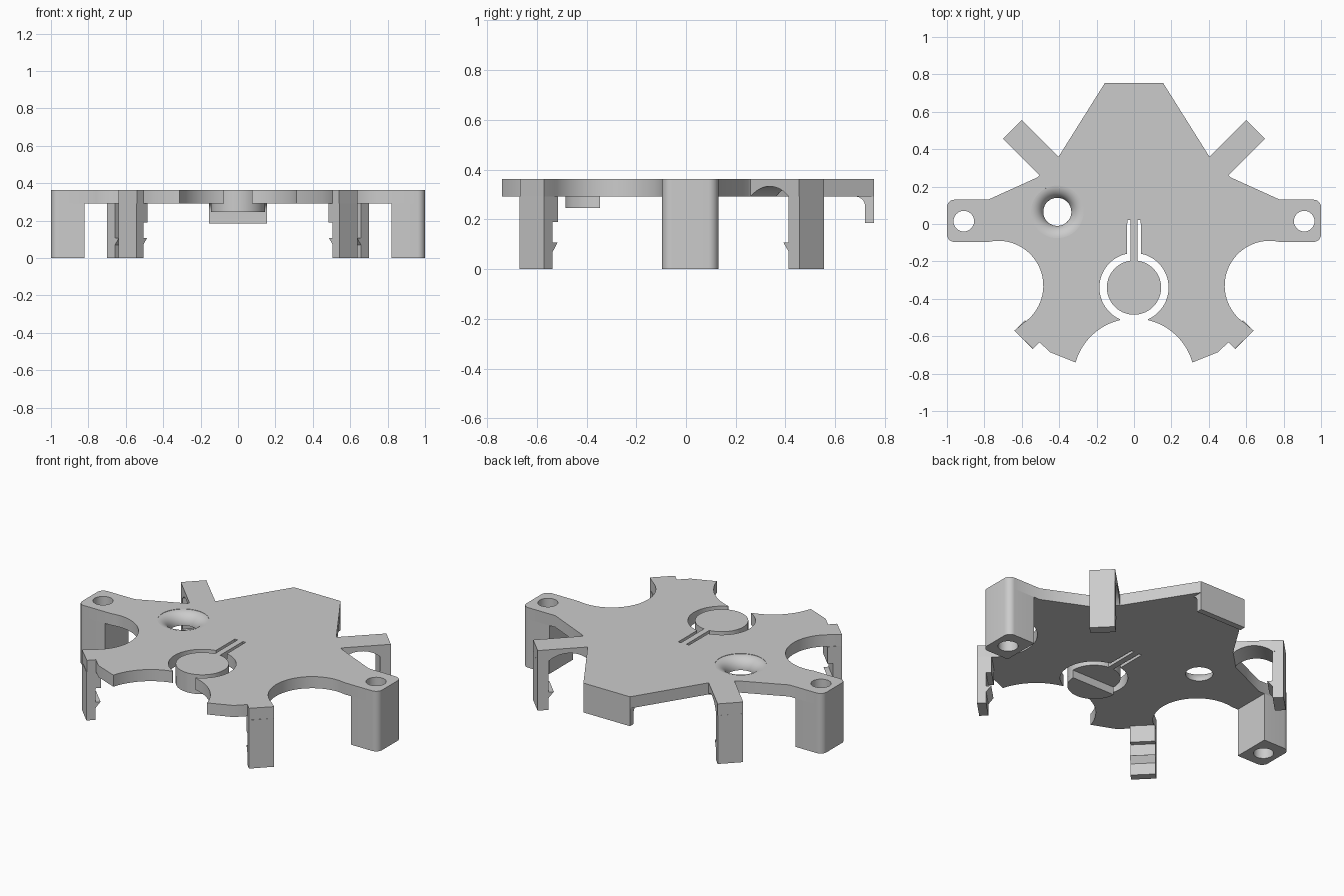
import bpy, bmesh
from math import sin, cos, pi, radians, sqrt
from mathutils import Matrix, Vector

cube = bpy.data.objects.get("Cube")
if cube:
    bpy.data.objects.remove(cube, do_unlink=True)

LOW, TOP = 0.292, 0.362      # underside and top of the plate

grey = bpy.data.materials.new("light_grey")
grey.use_nodes = True
grey.diffuse_color = (0.6, 0.6, 0.6, 1)
grey.node_tree.nodes["Principled BSDF"].inputs["Base Color"].default_value = (0.6, 0.6, 0.6, 1)


def arc(cx, cy, r, start, end, n=24):
    return [(cx + r * cos(a), cy + r * sin(a))
            for a in (radians(start + (end - start) * i / n) for i in range(n + 1))]


def prism(name, points, lo, hi, matrix=Matrix()):
    """Extrude a closed outline along local z, then place it."""
    bm = bmesh.new()
    face = bm.faces.new([bm.verts.new((x, y, lo)) for x, y in points])
    new = bmesh.ops.extrude_face_region(bm, geom=[face])["geom"]
    bmesh.ops.translate(bm, vec=(0, 0, hi - lo),
                        verts=[v for v in new if isinstance(v, bmesh.types.BMVert)])
    bm.transform(matrix)
    bmesh.ops.recalc_face_normals(bm, faces=bm.faces)
    mesh = bpy.data.meshes.new(name)
    bm.to_mesh(mesh)
    bm.free()
    mesh.materials.append(grey)
    obj = bpy.data.objects.new(name, mesh)
    bpy.context.collection.objects.link(obj)
    return obj


def lathe_cutter(name, profile, x, y, n=48):
    """Solid of revolution from (radius, height) points, lowest first."""
    bm = bmesh.new()
    rings = [[bm.verts.new((x + r * cos(2 * pi * i / n), y + r * sin(2 * pi * i / n), z))
              for i in range(n)] for r, z in profile]
    for a, b in zip(rings, rings[1:]):
        for i in range(n):
            j = (i + 1) % n
            bm.faces.new((a[i], a[j], b[j], b[i]))
    bm.faces.new(rings[0])
    bm.faces.new(rings[-1])
    bmesh.ops.recalc_face_normals(bm, faces=bm.faces)
    mesh = bpy.data.meshes.new(name)
    bm.to_mesh(mesh)
    bm.free()
    mesh.materials.append(grey)
    obj = bpy.data.objects.new(name, mesh)
    bpy.context.collection.objects.link(obj)
    obj.hide_render = True
    return obj


def cut(obj, cutters):
    bpy.context.view_layer.objects.active = obj
    for cutter in cutters:
        mod = obj.modifiers.new("cut", "BOOLEAN")
        mod.operation, mod.solver, mod.object = "DIFFERENCE", "EXACT", cutter
        bpy.ops.object.modifier_apply(modifier=mod.name)


def radial(side, depth):
    """Local x runs outward on the diagonal, local y up, local z across."""
    u = Vector((side, depth, 0)) / sqrt(2)
    v = Vector((side, -depth, 0)) / sqrt(2)
    return Matrix(((u.x, 0, v.x, 0), (u.y, 0, v.y, 0), (0, 1, 0, 0), (0, 0, 0, 1)))


# Plate: right half outline, from the back edge round to the spring disc
half = [(0.155, 0.755), (0.403, 0.36), (0.6, 0.555), (0.7, 0.455), (0.505, 0.26), (0.515, 0.25), (0.78, 0.13)]
half += arc(0.96, 0.09, 0.04, 90, 0, 8) + arc(0.96, -0.056, 0.04, 0, -90, 8)
half += arc(0.725, -0.33, 0.24, 77, 237, 32)
half += [(0.64, -0.57), (0.54, -0.667), (0.505, -0.632), (0.45, -0.685)]
half += arc(0, -0.83, 0.325, 16, 76.5, 20)
half += arc(0, -0.34, 0.185, -66, 78.5, 32)
half += [(0.036, 0.022), (0.018, 0.022)]
half += arc(0, -0.34, 0.145, 83, -90, 40)
outline = half + [(-x, y) for x, y in reversed(half[:-1])]
plate = prism("plate", outline, LOW, TOP)

# Cutters: post holes, flared hole, arches under the back arms
holes = [lathe_cutter("post_hole_cutter", [(0.055, -0.1), (0.055, 0.5)], s * 0.91, 0.015)
         for s in (1, -1)]
flare = [(0.075, 0.2)] + arc(0.143, LOW, 0.068, 180, 92, 14) + [(0.141, 0.4)]
flared = lathe_cutter("flared_hole_cutter", flare, -0.41, 0.065, 64)
arch_r = 0.163
arch = arc(0.649, 0.333 - arch_r, arch_r, 138.5, 41.5, 20) + [(0.771, 0.25), (0.527, 0.25)]
arches = [prism("arch_cutter", arch, 0.0225, 0.1825, radial(s, 1)) for s in (1, -1)]
cut(plate, holes + [flared] + arches)
parts = [plate]

# Hollow end posts and snap legs, mirrored left and right
front_leg = [(0.856, 0), (0.856, LOW), (0.776, LOW), (0.776, 0.19), (0.806, 0.19),
             (0.806, 0.107), (0.778, 0.107), (0.806, 0.07), (0.806, 0)]
back_leg = [(0.817, 0), (0.817, LOW), (0.757, LOW), (0.757, 0.107), (0.727, 0.107),
            (0.757, 0.07), (0.757, 0)]
for s, side, hole in ((1, "left", holes[0]), (-1, "right", holes[1])):
    post = [(0.82, 0.13)] + arc(0.96, 0.09, 0.04, 90, 0, 8) \
        + arc(0.96, -0.056, 0.04, 0, -90, 8) + [(0.82, -0.096)]
    post = prism(side + "_post", [(s * x, y) for x, y in post], 0, LOW)
    cut(post, [hole])
    parts += [post,
              prism(side + "_front_leg", front_leg, -0.09, 0.048, radial(s, -1)),
              prism(side + "_back_leg", back_leg, 0.032, 0.173, radial(s, 1))]

# Back lip with a fillet under the plate
lip = [(0.755, LOW), (0.755, 0.185), (0.72, 0.185)] + arc(0.68, LOW - 0.04, 0.04, 0, 90, 10)
across = Matrix(((0, 0, 1, 0), (1, 0, 0, 0), (0, 1, 0, 0), (0, 0, 0, 1)))
parts.append(prism("back_lip", lip, -0.155, 0.155, across))

# Half-round pad under the spring disc
parts.append(prism("button_pad", arc(0, -0.34, 0.145, -178, -2, 32), 0.245, LOW))

for cutter in holes + [flared] + arches:
    bpy.data.objects.remove(cutter, do_unlink=True)

bpy.ops.object.select_all(action="DESELECT")
for part in parts:
    part.select_set(True)
bpy.context.view_layer.objects.active = plate
bpy.ops.object.shade_smooth_by_angle(angle=radians(30))
